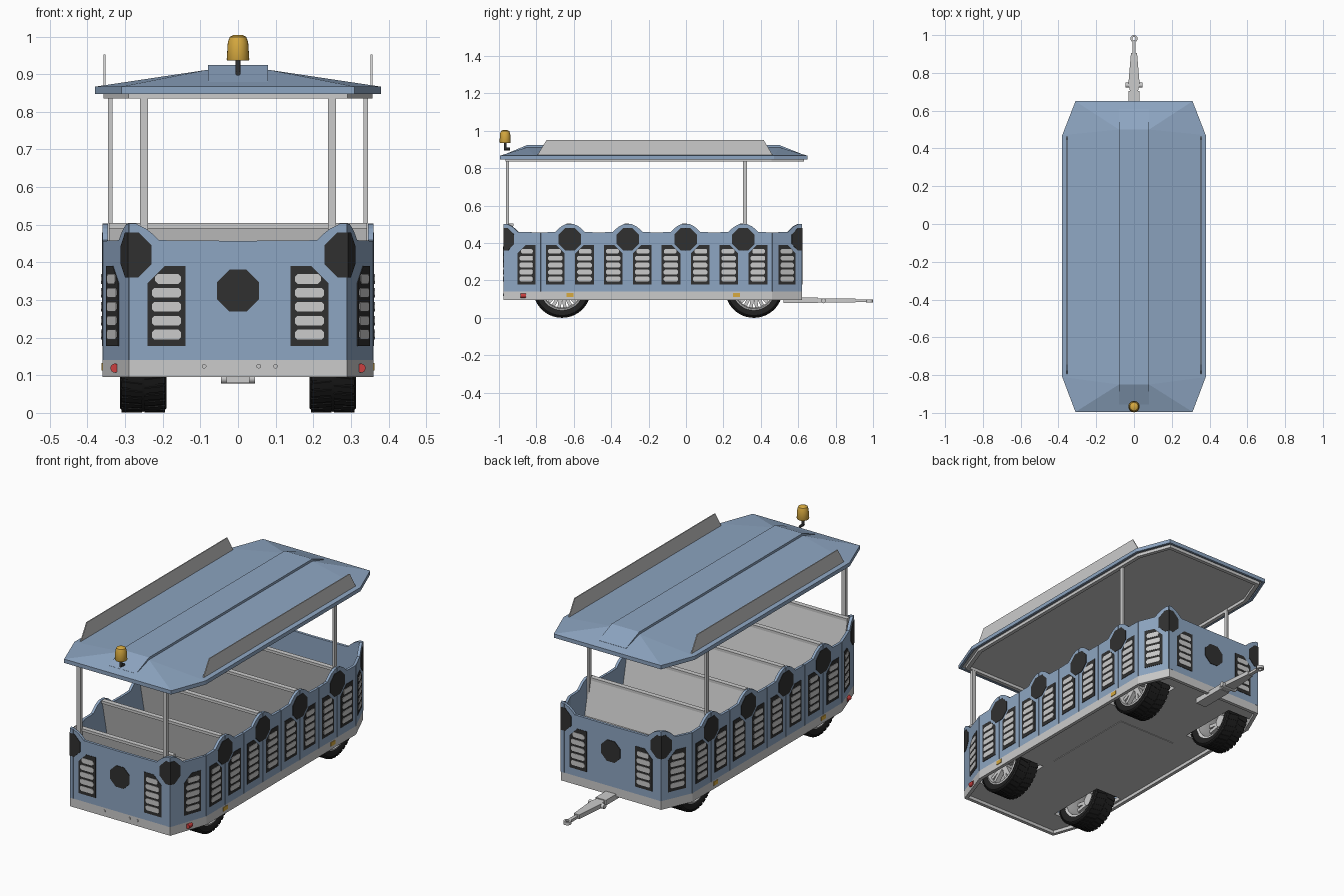
import bpy, bmesh
from math import pi, cos, sin
from mathutils import Vector, Matrix

if "Cube" in bpy.data.objects:
    bpy.data.objects.remove(bpy.data.objects["Cube"])

def mat(name, rgb):
    m = bpy.data.materials.new(name)
    m.diffuse_color = (*rgb, 1)
    m.use_nodes = True
    m.node_tree.nodes["Principled BSDF"].inputs["Base Color"].default_value = m.diffuse_color
    return m

BLUE = mat("blue_paint", (0.27, 0.38, 0.54))
DARK = mat("dark_panel", (0.03, 0.03, 0.03))
RUBBER = mat("rubber", (0.015, 0.015, 0.015))
AMBER = mat("amber", (0.68, 0.4, 0.05))
RED = mat("red_lens", (0.6, 0.05, 0.05))
WHITE = mat("white_trim", (0.9, 0.88, 0.9))
parts = {}

def bm_of(name):
    if name not in parts:
        parts[name] = bmesh.new()
    return parts[name]

def prism(name, pts, vec):
    """Extrude a planar loop of 3D points along vec."""
    bm, vec = bm_of(name), Vector(vec)
    a = [bm.verts.new(p) for p in pts]
    b = [bm.verts.new(Vector(p) + vec) for p in pts]
    bm.faces.new(a[::-1])
    bm.faces.new(b)
    for i in range(len(a)):
        j = (i + 1) % len(a)
        bm.faces.new((a[i], a[j], b[j], b[i]))

def box(name, x, y, z):
    prism(name, [(x[0], y[0], z[0]), (x[1], y[0], z[0]), (x[1], y[1], z[0]), (x[0], y[1], z[0])],
          (0, 0, z[1] - z[0]))

def lathe(name, prof, loc=(0, 0, 0), axis='Z', segs=24, closed=False):
    """Turn (radius, height) points around an axis."""
    bm = bm_of(name)
    rot = {'Z': Matrix(), 'X': Matrix.Rotation(pi / 2, 4, 'Y'), 'Y': Matrix.Rotation(-pi / 2, 4, 'X')}[axis]
    m = Matrix.Translation(loc) @ rot
    rings = [[bm.verts.new(m @ Vector((r * cos(2 * pi * k / segs), r * sin(2 * pi * k / segs), h)))
              for k in range(segs)] for r, h in prof]
    for a, b in list(zip(rings, rings[1:])) + ([(rings[-1], rings[0])] if closed else []):
        for k in range(segs):
            n = (k + 1) % segs
            bm.faces.new((a[k], a[n], b[n], b[k]))
    if not closed:
        bm.faces.new(rings[0][::-1])
        bm.faces.new(rings[-1])

def finish(name, material=None, mirror=False, smooth=False):
    bm = parts.pop(name)
    bmesh.ops.recalc_face_normals(bm, faces=bm.faces)
    me = bpy.data.meshes.new(name)
    bm.to_mesh(me)
    bm.free()
    ob = bpy.data.objects.new(name, me)
    bpy.context.collection.objects.link(ob)
    if material:
        me.materials.append(material)
    if mirror:
        ob.modifiers.new("mirror", 'MIRROR').use_mirror_merge = False
    if smooth:
        bpy.ops.object.select_all(action='DESELECT')
        ob.select_set(True)
        bpy.context.view_layer.objects.active = ob
        bpy.ops.object.shade_smooth_by_angle(angle=0.6)
    return ob

# Plan outlines: right half, mirrored to a full octagon
def octo(w, wc, y0, y0c, y1c, y1):
    r = [(wc, y0), (w, y0c), (w, y1c), (wc, y1)]
    return r + [(-x, y) for x, y in reversed(r)]

BODY = octo(0.36, 0.29, -0.975, -0.775, 0.461, 0.62)
ROOF = octo(0.38, 0.31, -0.995, -0.81, 0.47, 0.65)

def ring(name, outline, z0, z1, t):
    for i, p in enumerate(outline):
        p, q = Vector(p), Vector(outline[(i + 1) % len(outline)])
        d = (q - p).normalized()
        prism(name, [(*p, z0), (*q, z0), (*q, z1), (*p, z1)], (-d.y * t, d.x * t, 0))

# Body wall half panels: each runs from a scalloped peak to a valley
panels = [((0.29, -0.975), (0, -0.975), 0.1, 0), ((0.29, -0.975), (0.36, -0.775), 0.13, 0.003),
          ((0.29, 0.62), (0.36, 0.461), 0.088, 0.003), ((0.29, 0.62), (0, 0.62), 0.1, 0)]
for i in range(4):
    y = -0.6205 + 0.309 * i
    panels += [((0.36, y), (0.36, y + s * 0.1545), 0.078, 0.002) for s in (-1, 1)]

for P, V, g, gap in panels:
    P, V = Vector(P), Vector(V)
    L = (V - P).length
    d = (V - P) / L
    n = Vector((d.y, -d.x))
    if n.dot((P + V) / 2 - Vector((0, -0.178))) < 0:
        n = -n

    def plate(name, uz, o0, o1):
        prism(name, [(*(P + d * u + n * o0), z) for u, z in uz], (*(n * (o1 - o0)), 0))

    def wall(a, b):
        return [(a, 0.14), (b, 0.14), (b, 0.457), (0.08, 0.459), (0.064, 0.475), (0.045, 0.49), (0.02, 0.502), (a, 0.503)]
    plate("body_panel", wall(gap, L - gap), -0.007, 0)
    plate("body_liner", wall(0, L), -0.014, -0.007)
    plate("octagon_inset", [(0, .36), (.025, .36), (.06, .395), (.06, .445), (.025, .48), (0, .48)], 0, 0.002)
    plate("grille_frame", [(g + .05, .178), (g + .05, .39), (g - .005, .39), (g - .05, .345), (g - .05, .178)], 0, 0.002)
    if abs(P.x - V.x) > 0.1:  # slim corner pillars beside the end walls
        plate("corner_pillar", [(0, .14), (.02, .14), (.02, .503), (0, .503)], 0, 0.0015)
    for k in range(5):
        z = 0.208 + 0.037 * k
        c, w = (g + 0.004, 0.034) if k == 4 else (g, 0.039)
        plate("grille_slot", [(c + sx * (w - e), z + sz) for sx, e, sz in
                              ((-1, 0, -.006), (-1, .007, -.013), (1, .007, -.013), (1, 0, -.006),
                               (1, 0, .006), (1, .007, .013), (-1, .007, .013), (-1, 0, .006))], 0.001, 0.004)
for name, m in (("body_panel", BLUE), ("body_liner", BLUE), ("corner_pillar", BLUE), ("octagon_inset", DARK),
                ("grille_frame", DARK), ("grille_slot", WHITE)):
    finish(name, m, True)

# Central octagons on both end walls
for y, s in ((-0.975, -1), (0.62, 1)):
    prism("end_octagon", [(0.06 * cos(pi / 8 + k * pi / 4), y, 0.325 + 0.06 * sin(pi / 8 + k * pi / 4))
                          for k in range(8)], (0, s * 0.003, 0))
finish("end_octagon", DARK)

# Chassis frame, and floor with wheel openings
ring("chassis_frame", BODY, 0.095, 0.14, 0.018)
finish("chassis_frame")
prism("floor", [(x * 0.97, y * 0.985, 0.112) for x, y in BODY], (0, 0, 0.02))
floor = finish("floor")
for y in (-0.663, 0.363):
    for s in (-1, 1):
        box("wheel_cutter", sorted((s * 0.175, s * 0.33)), (y - .165, y + .165), (0.05, 0.2))
cutter = finish("wheel_cutter")
cutter.hide_render = True
cutter.hide_set(True)
md = floor.modifiers.new("wheel_openings", 'BOOLEAN')
md.operation, md.object = 'DIFFERENCE', cutter
box("floor_hatch", (-0.17, 0.17), (-0.42, 0.1), (0.109, 0.113))
finish("floor_hatch")

# Sheet benches facing the drawbar end
for i in range(5):
    y = -0.93 + 0.309 * i
    w = 0.285 if i == 0 else 0.343
    prof = [(y - .012, .495), (y + .003, .495), (y + .042, .315), (y + .17, .32), (y + .165, .13),
            (y + .155, .13), (y + .158, .305), (y + .03, .3)]
    prism("bench", [(-w, a, b) for a, b in prof], (2 * w, 0, 0))
    box("bench_rail", (-w, w), (y - .018, y + .008), (.49, .504))
finish("bench")
finish("bench_rail")

# Roof posts
box("roof_post", (0.239, 0.261), (-0.962, -0.946), (0.13, 0.85))
box("roof_post", (0.334, 0.346), (0.305, 0.325), (0.13, 0.85))
finish("roof_post", None, True)

# Roof: rim, hipped top, raised ridge strip, lower frame and side boards
ring("roof_rim", ROOF, 0.847, 0.867, 0.012)
finish("roof_rim", BLUE)
bm = bm_of("roof_top")
for x, y in ROOF:
    bm.verts.new((x, y, 0.867))
    bm.verts.new((x, y, 0.862))
for x in (-0.08, 0.08):
    for y in (-0.85, 0.5):
        bm.verts.new((x, y, 0.912))
bmesh.ops.convex_hull(bm, input=bm.verts[:])
bmesh.ops.dissolve_limit(bm, angle_limit=0.01, verts=bm.verts[:], edges=bm.edges[:])
finish("roof_top", BLUE)
prism("roof_ridge", [(-0.08, y, z) for y, z in ((-.955, .868), (-.955, .88), (-.85, .924), (.5, .924), (.61, .88), (.61, .868))],
      (0.16, 0, 0))
finish("roof_ridge", BLUE)
prism("roof_ceiling", [(x * 0.965, y * 0.985, 0.852) for x, y in ROOF], (0, 0, 0.009))
finish("roof_ceiling")
ring("roof_frame", [(x * 0.94, y * 0.97) for x, y in ROOF], 0.836, 0.855, 0.02)
finish("roof_frame")
prism("roof_side_board", [(0.352, y, z) for y, z in ((-.80, .862), (-.745, .952), (.415, .952), (.468, .862))], (0.005, 0, 0))
finish("roof_side_board", WHITE, True)

# Beacon on a bent stem
lathe("beacon_lamp", [(.028, .936), (.03, .94), (.027, .985), (.022, .999), (.012, 1.004)], (0, -0.967, 0))
finish("beacon_lamp", AMBER, smooth=True)
lathe("beacon_stem", [(.007, .905), (.007, .938)], (0, -0.967, 0), segs=12)
lathe("beacon_stem", [(.007, 0), (.007, .03)], (0, -0.972, 0.903), 'Y', 12)
finish("beacon_stem", DARK, smooth=True)

# Wheels: tyre with tread blocks, alloy rim with paired spokes
def wheel(side, y):
    lathe("tyre", [(.112, -.055), (.125, -.062), (.142, -.062), (.151, -.054), (.152, 0), (.151, .054),
                   (.142, .062), (.125, .062), (.112, .055)], axis='X', segs=48, closed=True)
    t = finish("tyre", RUBBER, smooth=True)
    for k in range(36):
        for s in (-1, 1):
            a = 2 * pi * (k + 0.25 * s) / 36
            quad = [Vector((s * x, .149 * cos(a + da), .149 * sin(a + da)))
                    for x, da in ((.003, .0), (.058, .05), (.058, .17), (.003, .12))]
            prism("tread", quad, Vector((0, cos(a + .08), sin(a + .08))) * .0055)
    tr = finish("tread", RUBBER)
    lathe("rim", [(.116, .056), (.106, .06), (.1, .045), (.1, -.05), (.116, -.056)], axis='X', segs=48, closed=True)
    lathe("rim", [(.032, .005), (.032, .04), (.018, .048)], axis='X', segs=20)
    for k in range(5):
        for off in (-.16, .16):
            a = 2 * pi * k / 5 + off
            r, tn = Vector((0, cos(a), sin(a))), Vector((0, -sin(a), cos(a))) * .009
            o = Vector((.02, 0, 0))
            prism("rim", [o + r * .022 - tn, o + r * .103 - tn, o + r * .103 + tn, o + r * .022 + tn], (0.024, 0, 0))
    rm = finish("rim", None, smooth=True)
    for ob in (t, tr, rm):
        ob.location = (side * 0.252, y, 0.155)
        ob.rotation_euler = (0, 0, 0 if side > 0 else pi)

for side in (-1, 1):
    for y in (-0.663, 0.363):
        wheel(side, y)

# Drawbar with hinge pin and towing eye
box("drawbar", (-.03, .03), (.52, .705), (.08, .108))
prism("drawbar", [(-.018, .69, .082), (.018, .69, .082), (.03, .74, .082), (.016, .905, .082), (-.016, .905, .082),
                  (-.03, .74, .082)], (0, 0, .022))
box("drawbar", (-.009, .009), (.9, .968), (.084, .098))
lathe("drawbar", [(.009, -.008), (.019, -.008), (.019, .008), (.009, .008)], (0, .981, .091), closed=True)
lathe("drawbar", [(.013, -.045), (.013, .045)], (0, .735, .091), 'X', 16)
finish("drawbar", smooth=True)

# Corner lamps facing forward, side markers and front bolts
lathe("red_lamp", [(.012, 0), (.012, .03)], (.327, -.885, .119), 'Y', 16)
finish("red_lamp", RED, True, True)
for y in (-0.62, 0.27):
    box("side_marker", (.355, .363), (y - .018, y + .018), (.113, .133))
finish("side_marker", AMBER, True)
for x in (-.09, .055, .1):
    lathe("front_bolt", [(.006, -.004), (.006, .002)], (x, -.975, .124), 'Y', 12)
finish("front_bolt")
